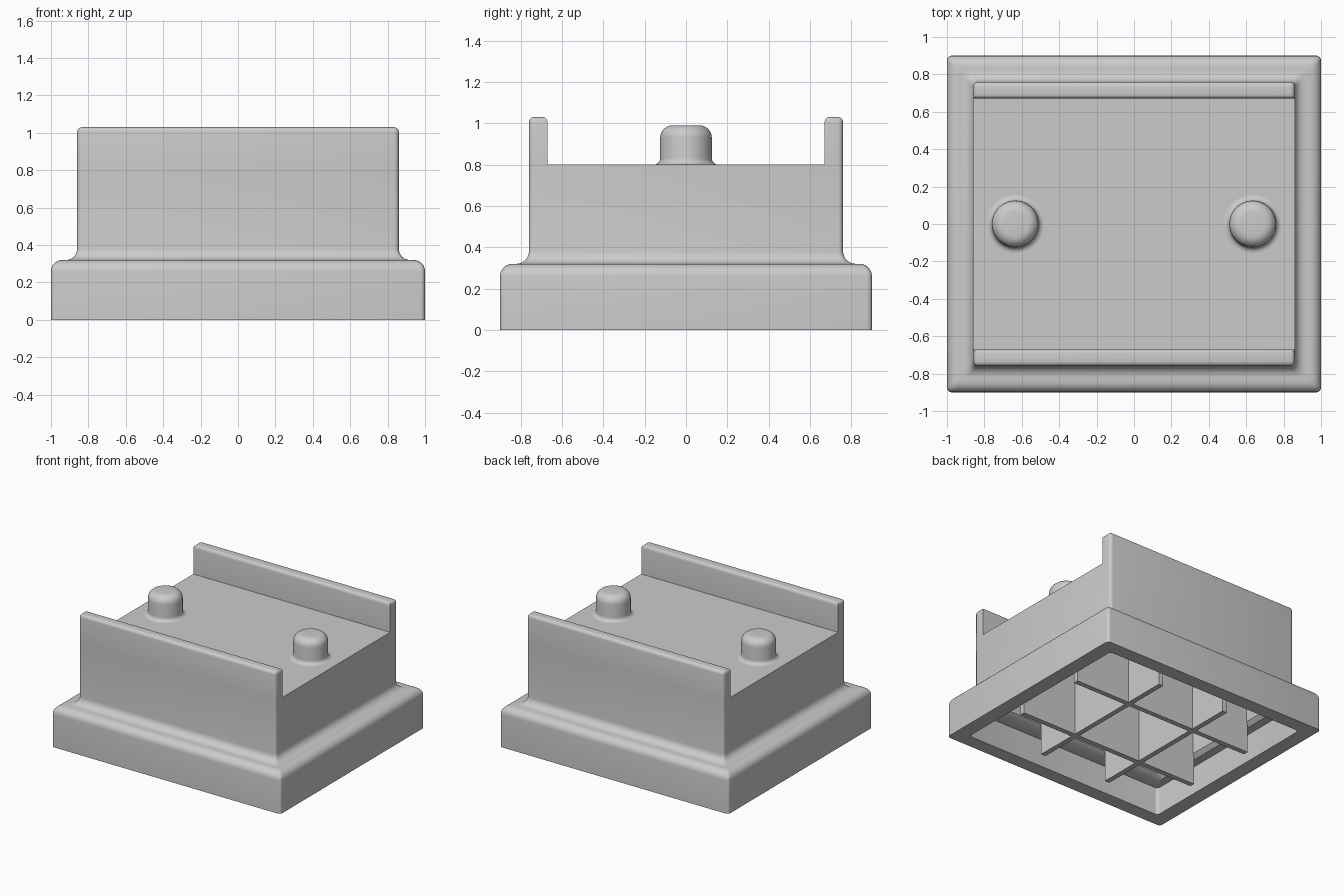
import bpy, bmesh
from math import sin, cos, pi, radians

cube = bpy.data.objects.get("Cube")
if cube:
    bpy.data.objects.remove(cube, do_unlink=True)

COLOR = (0.6, 0.6, 0.6, 1)
grey = bpy.data.materials.new("plain_grey")
grey.use_nodes = True
grey.diffuse_color = COLOR
grey.node_tree.nodes["Principled BSDF"].inputs["Base Color"].default_value = COLOR

DECK = 0.8
CORNER = 0.025
STEPS = 4


def finish(name, bm):
    bmesh.ops.recalc_face_normals(bm, faces=bm.faces)
    mesh = bpy.data.meshes.new(name)
    bm.to_mesh(mesh)
    bm.free()
    mesh.materials.append(grey)
    ob = bpy.data.objects.new(name, mesh)
    bpy.context.collection.objects.link(ob)
    bpy.ops.object.select_all(action='DESELECT')
    ob.select_set(True)
    bpy.context.view_layer.objects.active = ob
    bpy.ops.object.shade_smooth_by_angle(angle=radians(35))
    return ob


def arc(cx, cz, r, start, end, n=6):
    angles = [radians(start + (end - start) * i / n) for i in range(n + 1)]
    return [(cx + r * cos(a), cz + r * sin(a)) for a in angles]


def rounded_rect(hx, hy):
    points = []
    for k, (sx, sy) in enumerate([(1, 1), (-1, 1), (-1, -1), (1, -1)]):
        for i in range(STEPS + 1):
            a = (k + i / STEPS) * pi / 2
            points.append((sx * (hx - CORNER) + CORNER * cos(a),
                           sy * (hy - CORNER) + CORNER * sin(a)))
    return points


def skin(bm, rings):
    loops = [[bm.verts.new(p) for p in ring] for ring in rings]
    for a, b in zip(loops, loops[1:]):
        for i in range(len(a)):
            j = (i + 1) % len(a)
            bm.faces.new((a[i], a[j], b[j], b[i]))
    return loops


def box(bm, size, center):
    verts = bmesh.ops.create_cube(bm, size=1)["verts"]
    bmesh.ops.scale(bm, vec=size, verts=verts)
    bmesh.ops.translate(bm, vec=center, verts=verts)
    return verts


# Hollow body: cavity ceiling, down the inside, under the rim, up the outside
inside = [(0.79, 0.66, 0.7), (0.79, 0.66, 0.25)]
inside += [(0.82, 0.7, 0.22), (0.885, 0.79, 0.22), (0.885, 0.79, 0)]
outside = [(1, 0)] + arc(0.94, 0.26, 0.06, 0, 90) + arc(0.92, 0.38, 0.06, 270, 180)
outside.append((0.86, DECK))
levels = inside + [(x, x - 0.1, z) for x, z in outside]
bm = bmesh.new()
loops = skin(bm, [[(x, y, z) for x, y in rounded_rect(hx, hy)] for hx, hy, z in levels])
bm.faces.new(loops[0])
bm.faces.new(loops[-1])
finish("hollow_body", bm)

# Upright lips along the front and back of the deck
for side, name in ((-1, "front_lip"), (1, "back_lip")):
    bm = bmesh.new()
    box(bm, (1.72, 0.09, 0.23), (0, side * 0.715, DECK + 0.115))
    bottom = [f for f in bm.faces if f.normal.z < -0.9]
    bmesh.ops.delete(bm, geom=bottom, context='FACES_ONLY')
    round_edges = []
    for e in bm.edges:
        mid = (e.verts[0].co + e.verts[1].co) / 2
        outer_upright = abs(mid.y) > 0.75 and abs(mid.x) > 0.8 and mid.z > DECK + 0.01
        if mid.z > DECK + 0.2 or outer_upright:
            round_edges.append(e)
    bmesh.ops.bevel(bm, geom=round_edges, offset=CORNER, segments=STEPS,
                    profile=0.5, affect='EDGES')
    finish(name, bm)

# Round locating pegs
peg = arc(0.155, DECK + 0.03, 0.03, 270, 180) + arc(0.065, 0.93, 0.06, 0, 90)
for side, name in ((-1, "right_peg"), (1, "left_peg")):
    bm = bmesh.new()
    turns = [2 * pi * i / 48 for i in range(48)]
    loops = skin(bm, [[(side * 0.635 + r * cos(a), r * sin(a), z) for a in turns]
                      for r, z in peg])
    bm.faces.new(loops[-1])
    finish(name, bm)

# Crossed stiffening ribs under the deck
bm = bmesh.new()
for s in (-1, 1):
    box(bm, (1.6, 0.04, 0.7), (0, s * 0.3, 0.351))
    box(bm, (0.04, 1.32, 0.7), (s * 0.3, 0, 0.351))
finish("underside_ribs", bm)
